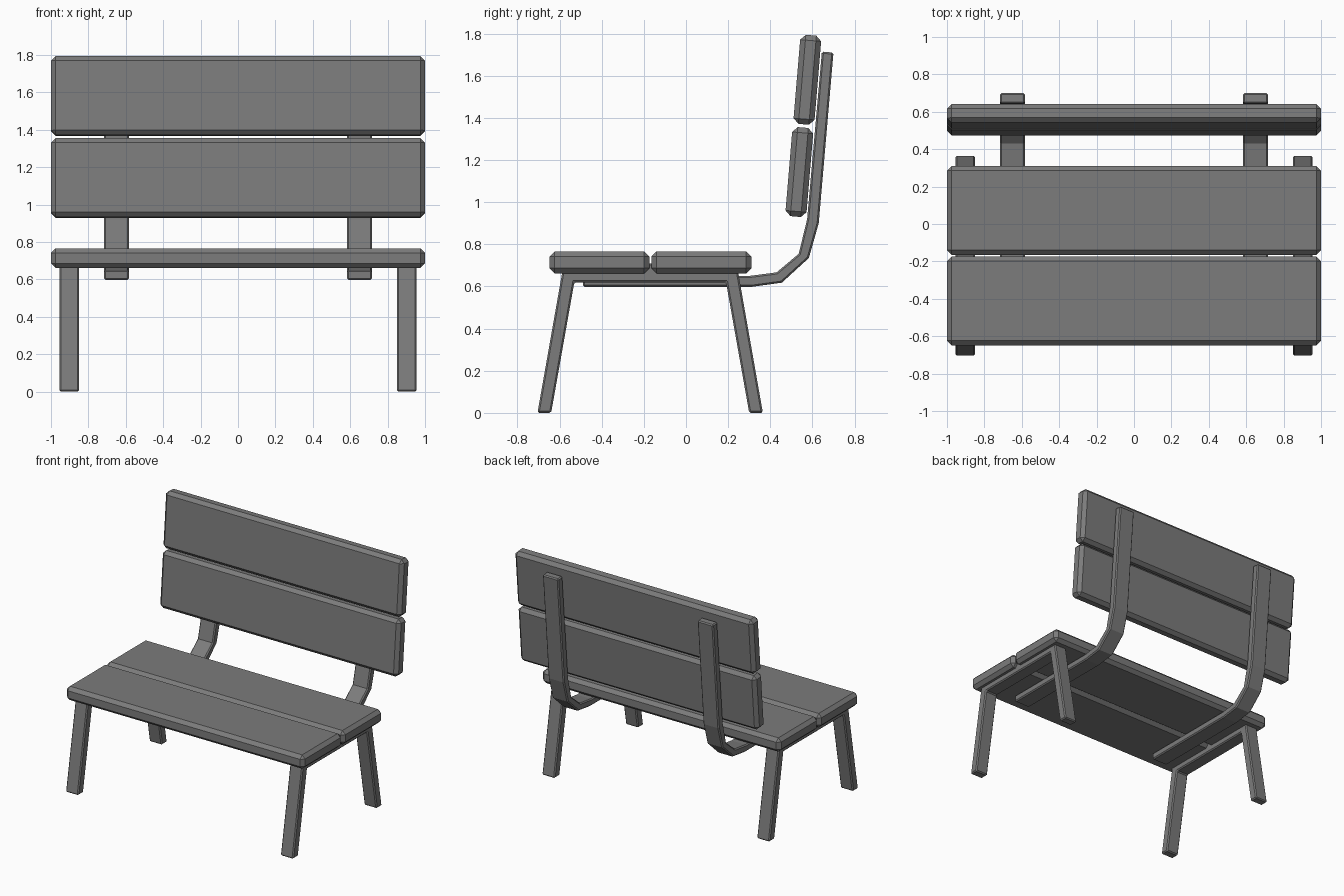
import bpy
import bmesh
from math import radians
from mathutils import Matrix

cube = bpy.data.objects.get("Cube")
if cube:
    bpy.data.objects.remove(cube, do_unlink=True)

grey = bpy.data.materials.new("bench_grey")
grey.use_nodes = True
colour = (0.2, 0.2, 0.2, 1)
grey.diffuse_color = colour
grey.node_tree.nodes["Principled BSDF"].inputs["Base Color"].default_value = colour


def finish(name, bm, bevel):
    """Turn a bmesh into a chamfered, flat shaded object."""
    bmesh.ops.recalc_face_normals(bm, faces=bm.faces)
    mesh = bpy.data.meshes.new(name)
    bm.to_mesh(mesh)
    bm.free()
    mesh.materials.append(grey)
    obj = bpy.data.objects.new(name, mesh)
    bpy.context.collection.objects.link(obj)
    mod = obj.modifiers.new("chamfer", 'BEVEL')
    mod.width = bevel
    mod.segments = 1
    mod.limit_method = 'ANGLE'
    mod.angle_limit = radians(40)
    return obj


def plank(name, y, z, depth, height, tilt=0):
    bm = bmesh.new()
    bmesh.ops.create_cube(bm, size=1, matrix=Matrix.Diagonal((2, depth, height, 1)))
    obj = finish(name, bm, 0.025)
    obj.location = (0, y, z)
    obj.rotation_euler.x = radians(tilt)


def side_profile(name, points, x, width, bevel):
    """Extrude a (y, z) outline across x."""
    bm = bmesh.new()
    face = bm.faces.new([bm.verts.new((x - width / 2, y, z)) for y, z in points])
    out = bmesh.ops.extrude_face_region(bm, geom=[face])
    moved = [v for v in out["geom"] if isinstance(v, bmesh.types.BMVert)]
    bmesh.ops.translate(bm, vec=(width, 0, 0), verts=moved)
    finish(name, bm, bevel)


# Seat and backrest planks
plank("seat_plank_front", -0.411, 0.714, 0.475, 0.105)
plank("seat_plank_rear", 0.073, 0.714, 0.475, 0.105)
plank("back_plank_lower", 0.538, 1.143, 0.1, 0.424, -4.8)
plank("back_plank_upper", 0.576, 1.581, 0.1, 0.424, -4.8)

# Splayed leg frame outline, and bent back support outline
leg_frame = [(-0.705, 0), (-0.58, 0.71), (0.24, 0.71), (0.365, 0),
             (0.3, 0), (0.19, 0.62), (-0.53, 0.62), (-0.64, 0)]
support = [(-0.49, 0.598), (0.31, 0.598), (0.455, 0.618), (0.583, 0.735),
           (0.63, 0.9), (0.7, 1.71), (0.645, 1.715), (0.575, 0.92),
           (0.535, 0.755), (0.43, 0.667), (0.3, 0.65), (-0.49, 0.65)]

for side, sign in (("left", 1), ("right", -1)):
    side_profile(side + "_leg_frame", leg_frame, sign * 0.902, 0.106, 0.008)
    side_profile(side + "_back_support", support, sign * 0.65, 0.132, 0.008)
